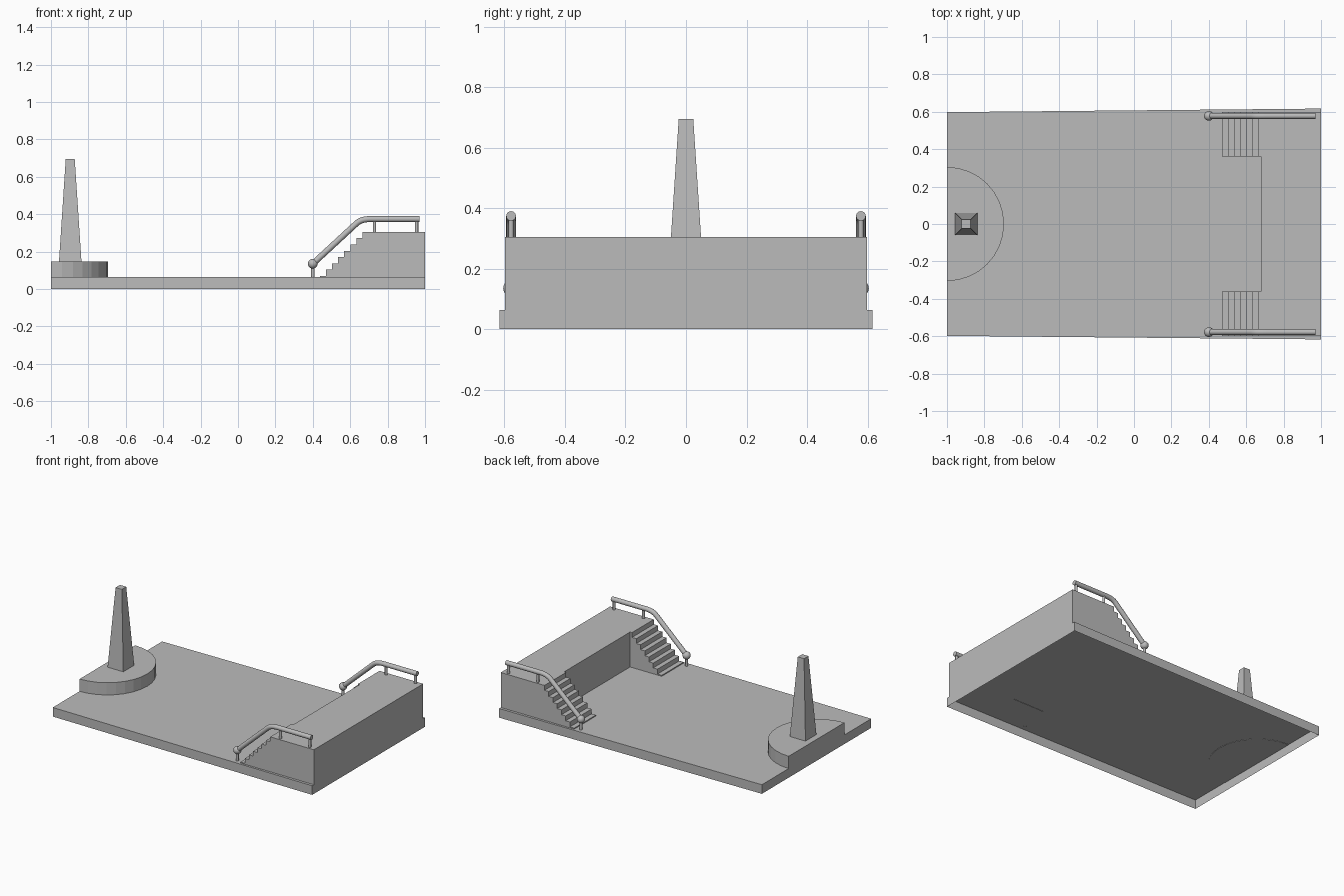
import bpy, bmesh, math
from mathutils import Vector

cube = bpy.data.objects.get("Cube")
if cube:
    bpy.data.objects.remove(cube, do_unlink=True)

stone = bpy.data.materials.new("stone_grey")
stone.use_nodes = True
GREY = (0.5, 0.5, 0.5, 1)
stone.diffuse_color = GREY
stone.node_tree.nodes["Principled BSDF"].inputs["Base Color"].default_value = GREY

DECK = 0.063      # top of the base
TOP = 0.305       # top of the stage
SINK = 0.002      # how far parts settle into the deck
RAIL_Y = 0.578


def finish(name, bm, smooth=False):
    bmesh.ops.recalc_face_normals(bm, faces=bm.faces)
    mesh = bpy.data.meshes.new(name)
    bm.to_mesh(mesh)
    bm.free()
    mesh.materials.append(stone)
    obj = bpy.data.objects.new(name, mesh)
    bpy.context.collection.objects.link(obj)
    if smooth:
        bpy.ops.object.select_all(action='DESELECT')
        obj.select_set(True)
        bpy.context.view_layer.objects.active = obj
        bpy.ops.object.shade_smooth_by_angle(angle=math.radians(35))
    return obj


def extrude(name, outline, offset):
    """Solid prism from a flat outline pushed along an offset."""
    bm = bmesh.new()
    face = bm.faces.new([bm.verts.new(p) for p in outline])
    new = bmesh.ops.extrude_face_region(bm, geom=[face], use_keep_orig=True)["geom"]
    verts = [v for v in new if isinstance(v, bmesh.types.BMVert)]
    bmesh.ops.translate(bm, verts=verts, vec=offset)
    return finish(name, bm)


def post(name, x, y, z0, z1, radius=0.009):
    bm = bmesh.new()
    bmesh.ops.create_cone(bm, cap_ends=True, segments=12, radius1=radius,
                          radius2=radius, depth=z1 - z0)
    bmesh.ops.translate(bm, verts=bm.verts, vec=(x, y, (z0 + z1) / 2))
    return finish(name, bm, True)


# Base: slightly tapered deck with thin skirts, open underneath
bm = bmesh.new()
plan = [(-1, -0.598), (1, -0.617), (1, 0.617), (-1, 0.598)]
low = [bm.verts.new((x, y, 0)) for x, y in plan]
high = [bm.verts.new((x, y, DECK)) for x, y in plan]
bm.faces.new(high)
for i in range(4):
    j = (i + 1) % 4
    bm.faces.new((low[i], low[j], high[j], high[i]))
finish("base", bm)

# Stage across the end
floor = DECK - SINK
extrude("stage", [(0.68, -0.598, floor), (1, -0.598, floor),
                  (1, 0.598, floor), (0.68, 0.598, floor)], (0, 0, TOP - floor))

# Half-round plinth
arc = [math.pi * (i / 16 - 0.5) for i in range(17)]
extrude("plinth", [(-1 + 0.305 * math.cos(a), 0.305 * math.sin(a), floor)
                   for a in arc], (0, 0, 0.148 - floor))

# Tapered column
bm = bmesh.new()
bmesh.ops.create_cone(bm, cap_ends=True, segments=4, radius1=0.06 * math.sqrt(2),
                      radius2=0.024 * math.sqrt(2), depth=0.547)
for v in bm.verts:
    x, y = v.co.x, v.co.y
    v.co.x, v.co.y = (x - y) / math.sqrt(2), (x + y) / math.sqrt(2)
bmesh.ops.translate(bm, verts=bm.verts, vec=(-0.897, 0, 0.148 + 0.547 / 2))
finish("column", bm)

# Stair profile, bottom tread almost flush with the deck
STEPS, START, TREAD = 7, 0.438, 0.0325
first = 0.07
rise = (TOP - first) / STEPS
steps = [(START, floor)]
for i in range(STEPS):
    steps += [(START + i * TREAD, first + i * rise),
              (START + (i + 1) * TREAD, first + i * rise)]
steps += [(START + STEPS * TREAD, TOP), (0.68, TOP), (0.68, floor)]

# Rail path: slope, eased bend, level run
p0, p1, p2 = Vector((0.635, 0.352)), Vector((0.66, 0.374)), Vector((0.71, 0.374))
path = [Vector((0.40, 0.135))]
for i in range(9):
    t = i / 8
    path.append(p0 * (1 - t) ** 2 + p1 * 2 * t * (1 - t) + p2 * t * t)
path.append(Vector((0.97, 0.374)))

for side, s in (("left", 1), ("right", -1)):
    extrude(side + "_stairs", [(x, s * 0.36, z) for x, z in steps], (0, s * 0.238, 0))
    y = s * RAIL_Y

    # Handrail tube swept along the path
    bm = bmesh.new()
    rings = []
    for i, p in enumerate(path):
        d = (path[min(i + 1, len(path) - 1)] - path[max(i - 1, 0)]).normalized()
        ring = []
        for k in range(16):
            a = math.tau * k / 16
            u, w = 0.016 * math.cos(a), 0.016 * math.sin(a)
            ring.append(bm.verts.new((p.x - d.y * u, y + w, p.y + d.x * u)))
        rings.append(ring)
    for a, b in zip(rings, rings[1:]):
        for k in range(16):
            n = (k + 1) % 16
            bm.faces.new((a[k], a[n], b[n], b[k]))
    bm.faces.new(rings[0])
    bm.faces.new(rings[-1])
    finish(side + "_handrail", bm, True)

    # Ball at the foot of the rail
    bm = bmesh.new()
    bmesh.ops.create_uvsphere(bm, u_segments=20, v_segments=12, radius=0.026)
    bmesh.ops.translate(bm, verts=bm.verts, vec=(0.40, y, 0.135))
    finish(side + "_rail_ball", bm, True)

    # Rail supports
    post(side + "_foot_post", 0.40, y, floor, 0.135)
    post(side + "_middle_post", 0.73, y, TOP - SINK, 0.374)
    post(side + "_end_post", 0.955, y, TOP - SINK, 0.374)
